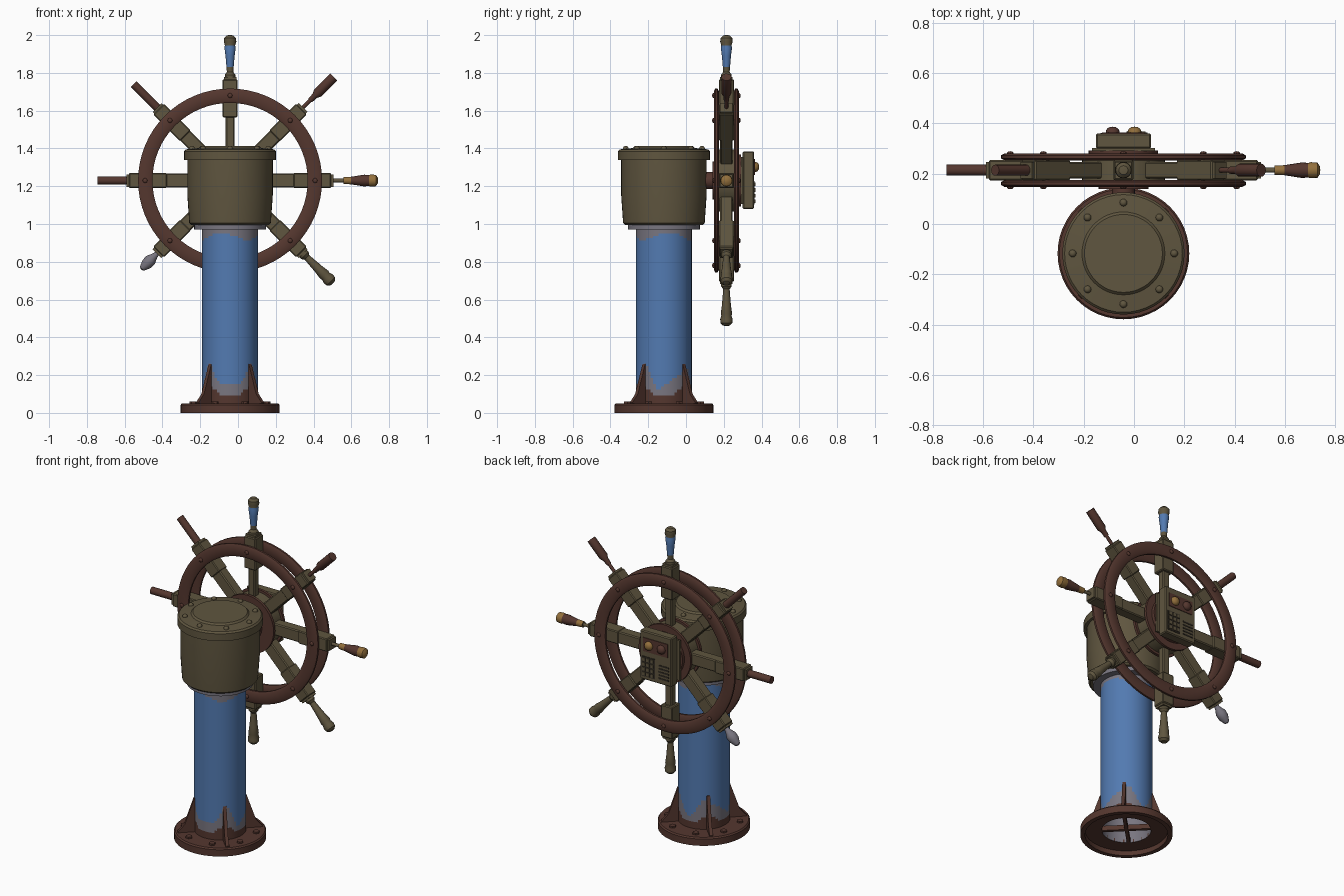
import bpy, bmesh, math
from mathutils import Matrix, Vector

if "Cube" in bpy.data.objects:
    bpy.data.objects.remove(bpy.data.objects["Cube"])

def mat(name, r, g, b):
    m = bpy.data.materials.new(name)
    m.diffuse_color = (r, g, b, 1)
    m.use_nodes = True
    m.node_tree.nodes["Principled BSDF"].inputs["Base Color"].default_value = m.diffuse_color
    return m

OLIVE = mat("olive_bronze", .115, .092, .050)
RUST = mat("rust_brown", .090, .038, .028)
BLUE = mat("blue_paint", .085, .195, .440)
STEEL = mat("bare_steel", .190, .180, .215)
BRASS = mat("brass", .290, .160, .045)
DARK = mat("dark_metal", .035, .028, .020)

CX, CY = -.042, -.117              # column axis
WC = Vector((CX, .214, 1.23))      # wheel centre
COL = Matrix.Translation((CX, CY, 0))
AXLE = Matrix.Translation((CX, 0, 1.23)) @ Matrix.Rotation(-math.pi / 2, 4, 'X')

def finish(name, bm, mats, M=Matrix(), angle=35):
    bmesh.ops.recalc_face_normals(bm, faces=bm.faces)
    bm.transform(M)
    me = bpy.data.meshes.new(name)
    bm.to_mesh(me)
    bm.free()
    for m in mats:
        me.materials.append(m)
    me.polygons.foreach_set("use_smooth", [True] * len(me.polygons))
    me.set_sharp_from_angle(angle=math.radians(angle))
    ob = bpy.data.objects.new(name, me)
    bpy.context.collection.objects.link(ob)
    return ob

def lathe(name, prof, mats, M, n=32, closed=False, rule=None):
    """Revolve (radius, height) points about local z; mats is one material or one per segment."""
    bm = bmesh.new()
    if not isinstance(mats, list):
        mats = [mats]
    uniq = list(dict.fromkeys(mats))
    rings = []
    for r, z in prof:
        if r < 1e-5:
            rings.append([bm.verts.new((0, 0, z))] * n)
        else:
            rings.append([bm.verts.new((r * math.cos(2 * math.pi * i / n), r * math.sin(2 * math.pi * i / n), z))
                          for i in range(n)])
    segs = len(prof) if closed else len(prof) - 1
    for k in range(segs):
        a, b = rings[k], rings[(k + 1) % len(prof)]
        for i in range(n):
            j = (i + 1) % n
            f = bm.faces.new(list(dict.fromkeys([a[i], a[j], b[j], b[i]])))
            f.material_index = rule(f.calc_center_median()) if rule else uniq.index(mats[k % len(mats)])
    return finish(name, bm, uniq, M)

def box(name, size, loc, m, M=Matrix(), bevel=0):
    bm = bmesh.new()
    bmesh.ops.create_cube(bm, size=1, matrix=Matrix.Translation(loc) @ Matrix.Diagonal((*size, 1)))
    if bevel:
        bmesh.ops.bevel(bm, geom=bm.edges[:], offset=bevel, segments=1, affect='EDGES')
    return finish(name, bm, [m], M)

def dome(name, r, h, m, M, n=12):
    prof = [(r, -.004), (r, h * .3), (r * .8, h * .7), (r * .45, h * .93), (0, h)]
    return lathe(name, prof, m, M, n)

# Base flange: open ring with bolts
lathe("base_flange", [(.262, 0), (.262, .042), (.255, .05), (.14, .05), (.14, .03), (.235, .03), (.235, 0)],
      RUST, COL, 48, True)
for i in range(8):
    a = math.pi / 8 + i * math.pi / 4
    lathe("flange_bolt", [(.02, .045), (.02, .06), (0, .06)], RUST,
          COL @ Matrix.Translation((.21 * math.cos(a), .21 * math.sin(a), 0)), 6)

# Column tube, painted blue with worn ends
def worn(c):
    a = math.atan2(c.y, c.x)
    peak = abs(math.sin(2 * a)) ** 3
    if c.z < .085 + .05 * peak:
        return 2
    if c.z < .14 + .10 * peak + .02 * math.sin(7 * a):
        return 1
    return 1 if c.z > .935 + .02 * math.sin(3 * a + 1) else 0

zs = [.03 + .0155 * i for i in range(17)] + [.4, .65, .9] + [.9 + .0125 * i for i in range(1, 9)]
lathe("column", [(.148, z) for z in zs], [BLUE, STEEL, RUST], COL, 64, rule=worn)
lathe("column_lining", [(.14, .03), (.14, 1.0), (0, 1.0)], STEEL, COL, 32)

# Diagonal gussets, crossing through the foot of the column
for i in range(4):
    bm = bmesh.new()
    pts = [(0, .03), (.245, .03), (.245, .055), (.205, .10), (.150, .26), (.14, .26), (.14, .06), (0, .06)]
    f = bm.faces.new([bm.verts.new((x, -.01, z)) for x, z in pts])
    ex = bmesh.ops.extrude_face_region(bm, geom=[f])
    bmesh.ops.translate(bm, vec=(0, .02, 0), verts=[v for v in ex["geom"] if isinstance(v, bmesh.types.BMVert)])
    finish("base_gusset", bm, [RUST], COL @ Matrix.Rotation(math.pi / 4 + i * math.pi / 2, 4, 'Z'))

# Gear head with collar and bolted lid
lathe("head_collar", [(.14, .97), (.19, .97), (.19, 1.01)], STEEL, COL, 48)
lathe("head_drum", [(.14, .995), (.205, .995), (.216, 1.005), (.226, 1.15), (.226, 1.345)], OLIVE, COL, 48)
lathe("head_lid", [(.2, 1.34), (.243, 1.34), (.243, 1.385), (.234, 1.395), (.165, 1.402), (.155, 1.412), (0, 1.412)],
      OLIVE, COL, 48)
for i in range(8):
    a = i * math.pi / 4
    dome("lid_bolt", .015, .016, OLIVE,
         COL @ Matrix.Translation((.202 * math.cos(a), .202 * math.sin(a), 1.397)))

# Axle and wheel hub
lathe("axle", [(.045, .05), (.045, .14), (.1, .14), (.1, .157), (0, .157)], RUST, AXLE, 24)
lathe("hub", [(0, .155), (.18, .155), (.18, .172), (.165, .172), (.165, .256), (.18, .256), (.18, .272),
              (.138, .272), (.138, .292), (0, .292)],
      [RUST, RUST, RUST, OLIVE, RUST, RUST, RUST, RUST, RUST], AXLE, 40)

# Twin wheel rims with rivets
for side in (-1, 1):
    y0 = WC.y + side * .053
    prof = [(.411, -.006), (.424, -.0135), (.473, -.0135), (.487, -.006),
            (.487, .006), (.473, .0135), (.424, .0135), (.411, .006)]
    lathe("wheel_rim", prof, RUST, AXLE @ Matrix.Translation((0, 0, y0)), 64, True)
    for i in range(8):
        a = i * math.pi / 4
        T = Matrix.Translation((.45 * math.cos(a), .45 * math.sin(a), y0 + side * .0135))
        dome("rim_rivet", .013, .009, RUST, AXLE @ T @ Matrix.Rotation(0 if side > 0 else math.pi, 4, 'X'), 8)

# Handle profiles, (radius, distance from hub)
NECK = [(.028, .54), (.028, .56), (.017, .575), (.019, .60)]
GRIP = NECK + [(.024, .66), (.030, .705), (.027, .715), (.033, .735), (.031, .755), (.018, .768), (0, .771)]
PIN = [(.010, .54), (.010, .60)]
BAR = lambda end: [(.022, .54), (.022, end), (0, end)]
handles = {
    90: (GRIP, [OLIVE] * 3 + [BLUE] * 3 + [OLIVE] * 4),
    45: (PIN + [(.014, .60), (.016, .635), (.026, .655), (.026, .775), (0, .775)], RUST),
    0: (PIN + [(.018, .60), (.020, .64), (.031, .71), (.029, .735), (.032, .745), (.030, .772), (.015, .782), (0, .783)],
        [OLIVE, OLIVE, BRASS, RUST, RUST, BRASS, BRASS, BRASS, BRASS]),
    -45: (GRIP, OLIVE),
    -90: (GRIP, OLIVE),
    -135: ([(.012, .54), (.016, .562), (.031, .595), (.030, .625), (.015, .66), (0, .667)], STEEL),
    180: (BAR(.703), RUST),
    135: (BAR(.722), RUST),
}
# Eight spokes: inner arm, rim block, end cap and handle
for deg, (prof, mats) in handles.items():
    S = Matrix.Translation(WC) @ Matrix.Rotation(math.radians(90 - deg), 4, 'Y')
    w = .046 if abs(deg) == 90 else .074
    box("spoke_arm", (w, min(w, .066), .30), (0, 0, .25), OLIVE, S, .006)
    box("spoke_block", (.08, .08, .20), (0, 0, .435), OLIVE, S, .005)
    box("spoke_end", (.066, .066, .02), (0, 0, .537), OLIVE, S)
    lathe("handle", prof, mats, S, 16)

# Control box on the back of the hub
box("control_plate", (.25, .012, .25), (-.042, .296, 1.23), OLIVE)
box("control_box", (.22, .06, .305), (-.042, .33, 1.2325), OLIVE, bevel=.006)
box("lamp_panel", (.17, .006, .085), (-.042, .361, 1.302), RUST)
BACK = Matrix.Rotation(-math.pi / 2, 4, 'X')
for x, m in ((-.085, RUST), (.002, BRASS)):
    dome("lamp", .027, .024, m, Matrix.Translation((x, .363, 1.302)) @ BACK, 16)
# Keypad and vent slots
box("keypad_panel", (.092, .004, .125), (.008, .361, 1.165), DARK)
for i in range(3):
    for j in range(4):
        box("key", (.02, .008, .02), (-.02 + .028 * i, .364, 1.12 + .03 * j), OLIVE)
for j in range(5):
    box("vent_slot", (.072, .004, .009), (-.098, .3605, 1.115 + .02 * j), DARK)
